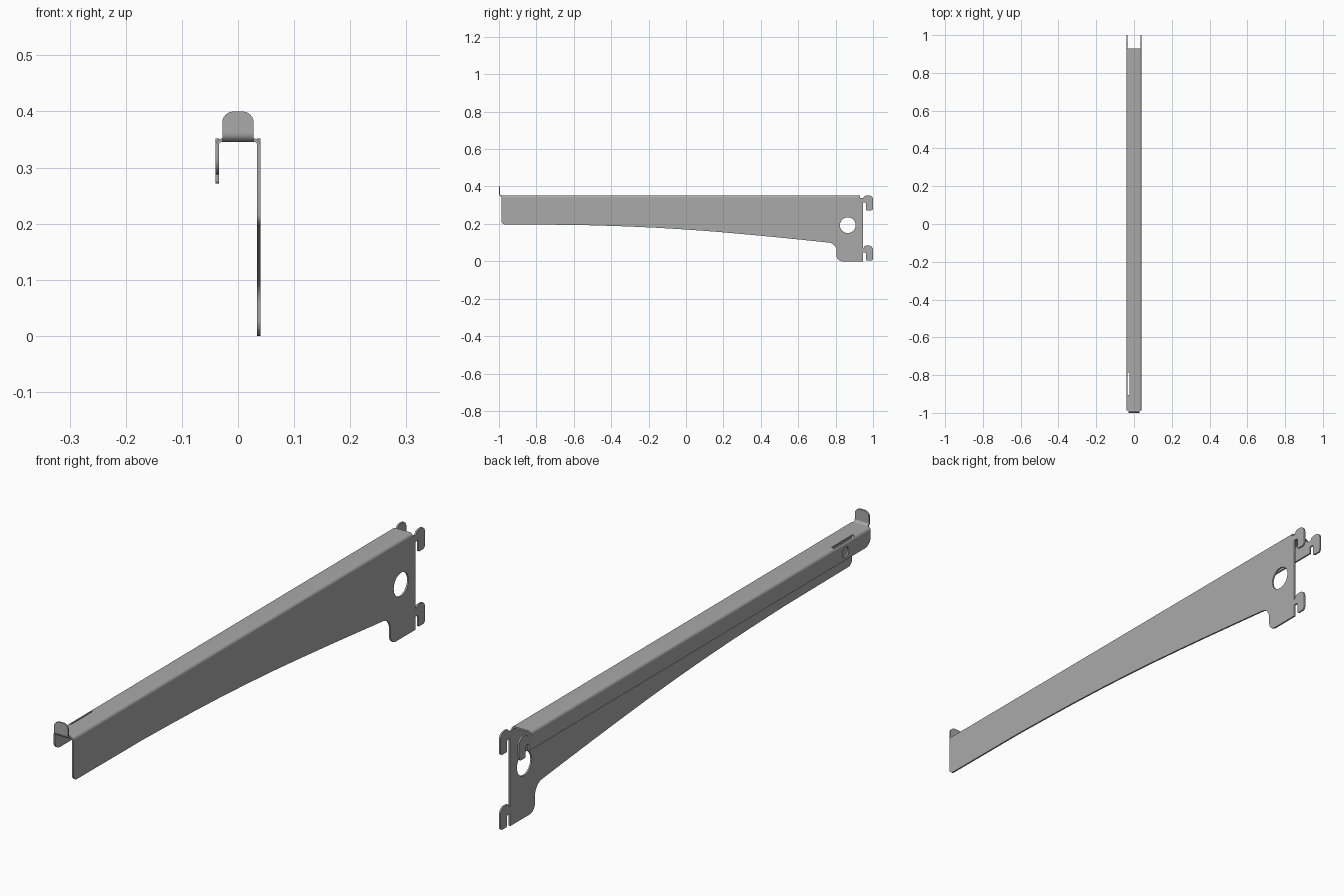
import bpy, bmesh, math
from mathutils import Vector

if "Cube" in bpy.data.objects:
    bpy.data.objects.remove(bpy.data.objects["Cube"])

steel = bpy.data.materials.new("grey steel")
steel.diffuse_color = (0.40, 0.40, 0.40, 1)
steel.use_nodes = True
steel.node_tree.nodes["Principled BSDF"].inputs["Base Color"].default_value = steel.diffuse_color

T = 0.006      # sheet thickness
W = 0.04       # half width of channel
TOP = 0.352    # top of channel
R = 0.012      # outer bend radius
Y0, Y1 = -0.987, 0.93


def fillet(points, n=6):
    """Points (a, b[, radius]) to an outline with rounded corners."""
    out = []
    for i, p in enumerate(points):
        c = Vector(p[:2])
        if len(p) < 3:
            out.append(c)
            continue
        u = (Vector(points[i - 1][:2]) - c).normalized()
        v = (Vector(points[(i + 1) % len(points)][:2]) - c).normalized()
        half = u.angle(v) / 2
        r = p[2]
        d = r / math.tan(half)
        mid = c + (u + v).normalized() * (r / math.sin(half))
        a, b = c + u * d - mid, c + v * d - mid
        ang = a.angle(b)
        for k in range(n + 1):
            t = k / n
            out.append(mid + (a * math.sin((1 - t) * ang) + b * math.sin(t * ang)) / math.sin(ang))
    return out


def circle(y, z, r, n=32):
    return [Vector((y + r * math.cos(2 * math.pi * i / n), z + r * math.sin(2 * math.pi * i / n)))
            for i in range(n)]


def arc(cx, cz, r, a0, a1, n=8):
    return [Vector((cx + r * math.cos(math.radians(a0 + (a1 - a0) * i / n)),
                    cz + r * math.sin(math.radians(a0 + (a1 - a0) * i / n)))) for i in range(n + 1)]


def slab(name, loops, axis, lo, hi):
    """Extrude outlines (first outer, rest holes) along x or y from lo to hi."""
    bm = bmesh.new()
    for loop in loops:
        vs = [bm.verts.new((lo, p[0], p[1]) if axis == 'x' else (p[0], lo, p[1])) for p in loop]
        for i, v in enumerate(vs):
            bm.edges.new((vs[i - 1], v))
    bmesh.ops.triangle_fill(bm, edges=bm.edges[:], use_beauty=True)
    ext = bmesh.ops.extrude_face_region(bm, geom=bm.faces[:], use_keep_orig=True)
    off = (hi - lo, 0, 0) if axis == 'x' else (0, hi - lo, 0)
    bmesh.ops.translate(bm, vec=off, verts=[e for e in ext['geom'] if isinstance(e, bmesh.types.BMVert)])
    bmesh.ops.recalc_face_normals(bm, faces=bm.faces[:])
    me = bpy.data.meshes.new(name)
    bm.to_mesh(me)
    bm.free()
    me.materials.append(steel)
    ob = bpy.data.objects.new(name, me)
    bpy.context.collection.objects.link(ob)
    return ob


def hook(z):
    """Outline of one hanging hook, bottom to top, prong tip at height z."""
    return [(0.945, z + 0.042), (0.963, z + 0.042, 0.007), (0.963, z, 0.005), (1.0, z, 0.012),
            (1.0, z + 0.08, 0.022), (0.958, z + 0.08, 0.014), (0.945, z + 0.064)]


# deep side plate with curved lower edge, two hooks and a round hole
lower_edge = [(-0.6, 0.195), (-0.45, 0.191), (-0.3, 0.186), (-0.15, 0.179), (0, 0.170),
              (0.15, 0.159), (0.3, 0.146), (0.45, 0.132), (0.6, 0.117)]
outline = ([(Y0, TOP - R), (Y0, 0.197, 0.02)] + lower_edge +
           [(0.805, 0.096, 0.045), (0.805, 0.0, 0.03), (0.945, 0.0)] +
           hook(0.004) + hook(0.272) + [(0.945, TOP - R - 0.002), (Y1, TOP - R)])
deep_side = slab("deep_side_plate", [fillet(outline), circle(0.865, 0.193, 0.042)], 'x', W - T, W)

# shallow side flange with one hook and a small hole
outline = ([(Y0, TOP - R), (Y0, 0.288, 0.03), (0.945, 0.288)] + hook(0.272) +
           [(0.945, TOP - R - 0.002), (Y1, TOP - R)])
flange = slab("shallow_side_flange", [fillet(outline), circle(-0.845, 0.316, 0.018, 24)], 'x', -W, -W + T)

# top of the channel with bent corners
c, cz = W - R, TOP - R
section = (arc(c, cz, R, 0, 90) + arc(-c, cz, R, 90, 180) +
           arc(-c, cz, R - T, 180, 90) + arc(c, cz, R - T, 90, 0))
top = slab("channel_top", [section], 'y', Y0, Y1)

# slot in the channel corner near the front
cutter = slab("slot_cutter", [[(-0.035, 0.32), (-0.025, 0.32), (-0.025, 0.38), (-0.035, 0.38)]],
              'y', -0.905, -0.785)
cutter.hide_render = True
mod = top.modifiers.new("slot", 'BOOLEAN')
mod.object = cutter
mod.operation = 'DIFFERENCE'
mod.solver = 'EXACT'
bpy.context.view_layer.objects.active = top
bpy.ops.object.modifier_apply(modifier="slot")
bpy.data.objects.remove(cutter)

# upturned front stop: bend plus rounded tab
yc, zc, ro = -0.985, TOP - T + 0.015, 0.015
bend = slab("stop_bend", [arc(yc, zc, ro, 180, 270) + arc(yc, zc, ro - T, 270, 180)], 'x', -0.028, 0.028)
tab = slab("front_stop", [fillet([(-0.028, zc), (0.028, zc), (0.028, 0.4, 0.02), (-0.028, 0.4, 0.02)])],
           'y', -1.0, -1.0 + T)

# smooth bends, sharp edges
bpy.ops.object.select_all(action='DESELECT')
for ob in (deep_side, flange, top, bend, tab):
    ob.select_set(True)
bpy.context.view_layer.objects.active = top
bpy.ops.object.shade_smooth_by_angle(angle=math.radians(30))
